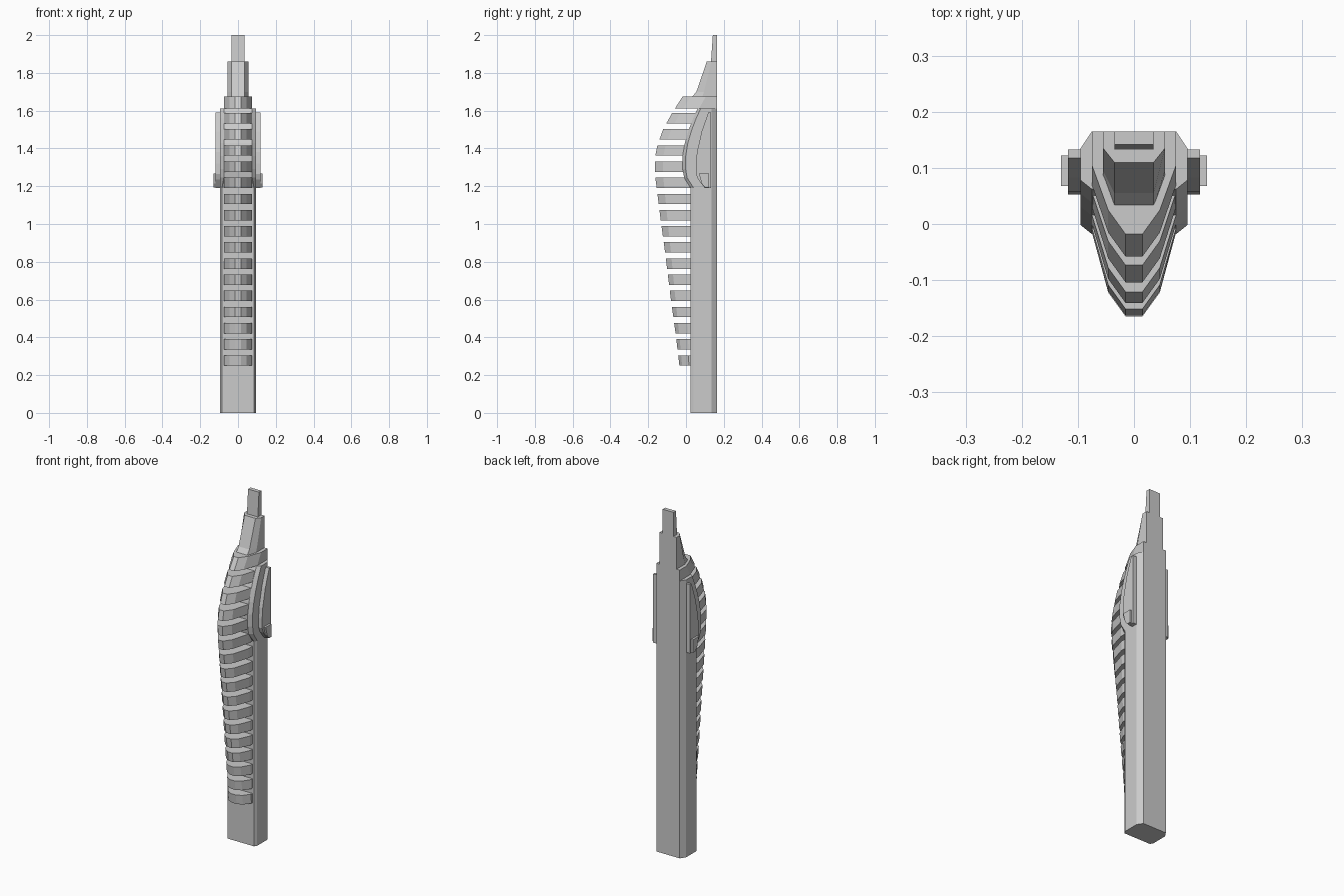
import bpy, bmesh

if "Cube" in bpy.data.objects:
    bpy.data.objects.remove(bpy.data.objects["Cube"])

BACK = 0.165


def finish(name, bm):
    bmesh.ops.recalc_face_normals(bm, faces=bm.faces)
    me = bpy.data.meshes.new(name)
    bm.to_mesh(me)
    bm.free()
    ob = bpy.data.objects.new(name, me)
    bpy.context.collection.objects.link(ob)
    return ob


def loft(name, sections):
    """Sections are (z, half outline from front to back), mirrored in x."""
    bm = bmesh.new()
    rings = []
    for z, half in sections:
        pts = half + [(-x, y) for x, y in reversed(half)]
        rings.append([bm.verts.new((x, y, z)) for x, y in pts])
    for a, b in zip(rings, rings[1:]):
        n = len(a)
        for i in range(n):
            j = (i + 1) % n
            bm.faces.new((a[i], a[j], b[j], b[i]))
    bm.faces.new(rings[0])
    bm.faces.new(rings[-1])
    return finish(name, bm)


def plate(name, outline, x0, x1):
    """Outline in (y, z), extruded along x."""
    bm = bmesh.new()
    face = bm.faces.new([bm.verts.new((x0, y, z)) for y, z in outline])
    out = bmesh.ops.extrude_face_region(bm, geom=[face])
    verts = [v for v in out["geom"] if isinstance(v, bmesh.types.BMVert)]
    bmesh.ops.translate(bm, verts=verts, vec=(x1 - x0, 0, 0))
    return finish(name, bm)


def interp(table, z):
    for (z0, y0), (z1, y1) in zip(table, table[1:]):
        if z <= z1:
            return y0 + (y1 - y0) * (z - z0) / (z1 - z0)
    return table[-1][1]


# Handle body with the swelling near the top
body_front = [(0, 0.025), (1.19, 0.025), (1.245, -0.01), (1.29, -0.018), (1.36, -0.018),
              (1.43, -0.006), (1.5, 0.015), (1.56, 0.038), (1.612, 0.062)]
body = []
for z, f in body_front:
    c = 0.01 if z < 1.2 else 0.02
    body.append((z, [(0.095 - c, f), (0.095, f + 0.016), (0.095, 0.135), (0.075, BACK)]))
loft("handle_body", body)

# Front grip ribs
rib_front = [(0.25, -0.035), (0.42, -0.055), (0.6, -0.08), (0.845, -0.11), (1.02, -0.134),
             (1.19, -0.155), (1.25, -0.163), (1.33, -0.165), (1.36, -0.163), (1.415, -0.152),
             (1.5, -0.122), (1.59, -0.072), (1.675, -0.018)]


def rib_section(z, back):
    f = interp(rib_front, z)
    d = 0.03 - f if z < 1.33 else 0.195
    side = 0.77 if z < 1.33 else 0.77 - 0.14 * (z - 1.33) / 0.345
    return (z, [(0.015, f), (0.046, f + 0.22 * d), (0.075, f + side * d), (0.075, back)])


for i in range(16):
    z = 0.25 + i * 0.0855
    loft(f"grip_rib_{i + 1}", [rib_section(z, 0.12), rib_section(z + 0.055, 0.12)])

# Collar above the body
loft("collar", [rib_section(1.612, BACK), rib_section(1.675, BACK)])

# Tapered neck and flat tip
loft("neck", [(z, [(0.035, f), (0.055, s), (0.055, BACK)]) for z, f, s in
              [(1.67, 0.03, 0.085), (1.70, 0.055, 0.095), (1.86, 0.11, 0.135)]])
loft("tip", [(1.855, [(0.035, 0.132), (0.035, BACK)]), (2.0, [(0.035, 0.142), (0.035, BACK)])])

# Side panels with a small button
panel = [(0.133, 1.59), (0.118, 1.59), (0.083, 1.49), (0.058, 1.38), (0.053, 1.32),
         (0.053, 1.265), (0.065, 1.235), (0.1, 1.19), (0.133, 1.19)]
button = [(0.068, 1.268), (0.122, 1.268), (0.122, 1.193), (0.1, 1.193), (0.083, 1.215)]
for s, side in ((1, "right"), (-1, "left")):
    plate(f"side_panel_{side}", panel, s * 0.08, s * 0.118)
    plate(f"side_button_{side}", button, s * 0.1, s * 0.13)
